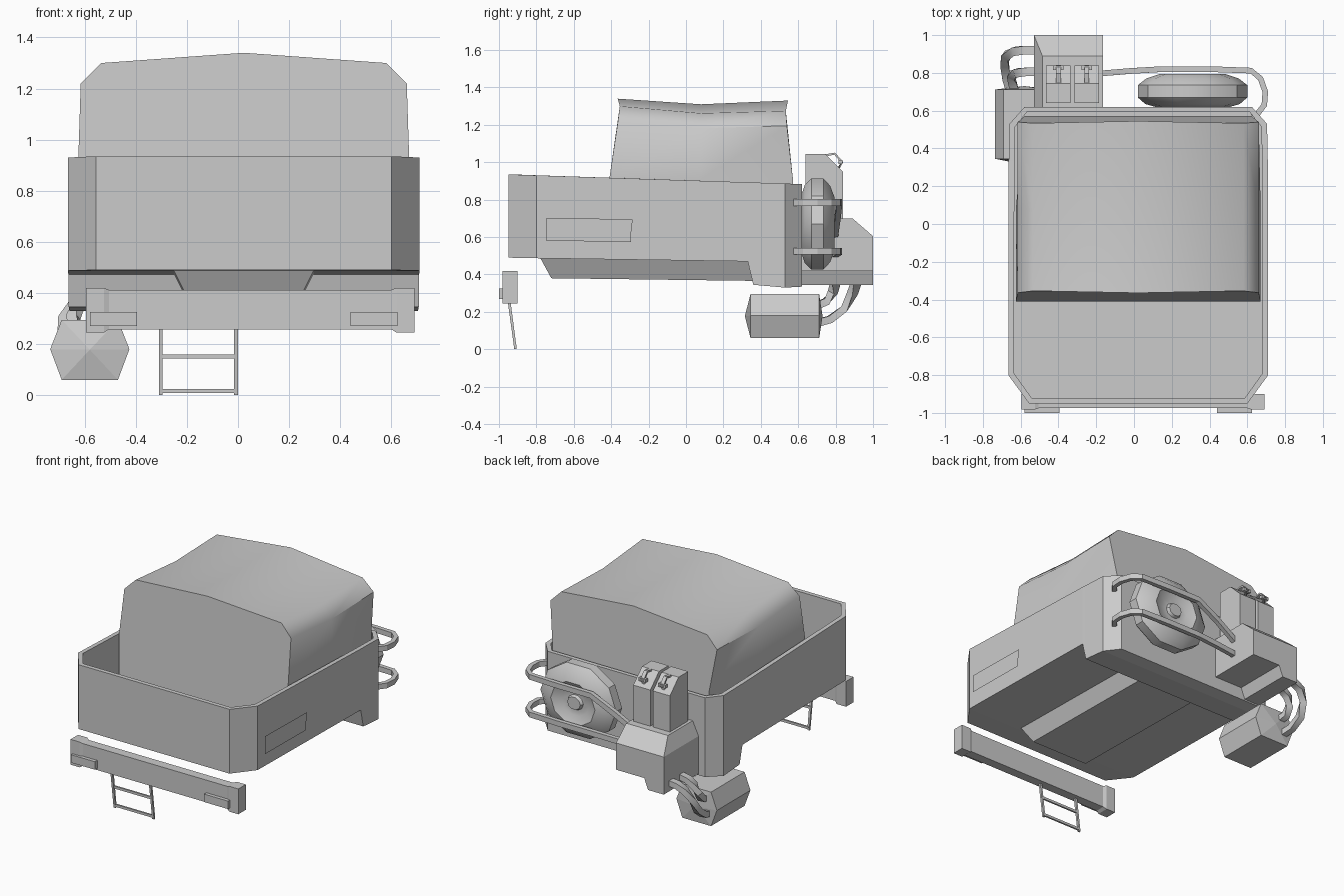
import bpy, math
from mathutils import Vector

if "Cube" in bpy.data.objects:
    bpy.data.objects.remove(bpy.data.objects["Cube"])

C = 0.0225  # centre line of the body


def mesh(name, verts, faces, smooth=None):
    me = bpy.data.meshes.new(name)
    me.from_pydata([tuple(v) for v in verts], [], faces)
    ob = bpy.data.objects.new(name, me)
    bpy.context.collection.objects.link(ob)
    bpy.ops.object.select_all(action='DESELECT')
    ob.select_set(True)
    bpy.context.view_layer.objects.active = ob
    bpy.ops.object.mode_set(mode='EDIT')
    bpy.ops.mesh.select_all(action='SELECT')
    bpy.ops.mesh.normals_make_consistent(inside=False)
    bpy.ops.object.mode_set(mode='OBJECT')
    if smooth:
        bpy.ops.object.shade_smooth_by_angle(angle=math.radians(smooth))
    return ob


def loft(name, rings, caps=True, smooth=None):
    n = len(rings[0])
    verts = [v for r in rings for v in r]
    faces = [(k*n+i, k*n+(i+1) % n, (k+1)*n+(i+1) % n, (k+1)*n+i)
             for k in range(len(rings)-1) for i in range(n)]
    if caps:
        faces += [tuple(range(n)), tuple(range(len(verts)-n, len(verts)))]
    return mesh(name, verts, faces, smooth)


def box(name, x0, x1, y0, y1, z0, z1):
    return loft(name, [[(x0, y0, z), (x1, y0, z), (x1, y1, z), (x0, y1, z)] for z in (z0, z1)])


def extrude_x(name, prof, x0, x1):
    return loft(name, [[(x, y, z) for y, z in prof] for x in (x0, x1)])


def tube(name, path, w, h, smooth=None):
    # rectangular bar swept along a path
    pts = [Vector(p) for p in path]
    rings = []
    for i, p in enumerate(pts):
        t = (pts[min(i+1, len(pts)-1)] - pts[max(i-1, 0)]).normalized()
        s = t.cross(Vector((0, 0, 1))).normalized()
        u = s.cross(t)
        rings.append([p + s*a*w/2 + u*b*h/2 for a, b in ((-1, -1), (1, -1), (1, 1), (-1, 1))])
    return loft(name, rings, True, smooth)


# open tub with chamfered corners and lower rear skirt
outer = [(.578, -.95), (.688, -.8), (.686, .33), (.685, .36), (.682, .53), (.602, .62)]
inner = [(.565, -.92), (.658, -.79), (.656, .33), (.655, .36), (.652, .515), (.59, .592)]
low = [.49, .487, .47, .345, .33, .335]


def loop(half, zs):
    right = [(C+x, y, z) for (x, y), z in zip(half, zs)]
    return right + [(2*C-x, y, z) for x, y, z in reversed(right)]


rim = [.935 - (y+.95)*.033 for x, y in outer]
rings = [loop(outer, low), loop(outer, rim), loop(inner, rim), loop(inner, [.5]*6)]
n = 12
verts = [v for r in rings for v in r]
faces = [(k*n+i, k*n+(i+1) % n, (k+1)*n+(i+1) % n, (k+1)*n+i) for k in range(3) for i in range(n)]
faces += [(b+i, b+i+1, b+n-2-i, b+n-1-i) for b in (0, 3*n) for i in range(5)]
mesh("tub", verts, faces)

# tunnel under the floor
loft("floor_tunnel", [
    [(C-.275, -.78, .49), (C+.275, -.78, .49), (C+.275, .36, .475), (C-.275, .36, .475)],
    [(C-.22, -.72, .38), (C+.22, -.72, .38), (C+.22, .36, .366), (C-.22, .36, .366)]])

# soft load cover: rings run around the cross-section, from front to back
def cover_ring(y, ridge, shoulder, lean, wide):
    half = [(wide, .51), (wide, .91), (.638, shoulder-.08), (.558, shoulder), (0, ridge)]
    pts = []
    for s in (1, -1):
        side = []
        for x, z in half:
            k = min(1, (ridge-z)/.42)
            crown = .02*(1-x/.65)*(1 if lean > 0 else -1)
            side.append((C+s*x, y + (-lean*k - (crown if lean else 0)), z))
        pts += side if s > 0 else side[-2::-1]
    return pts


loft("load_cover", [cover_ring(-.345, 1.34, 1.30, .065, .648),
                    cover_ring(.08, 1.31, 1.262, 0, .648),
                    cover_ring(.525, 1.33, 1.275, -.045, .60)], True, 46)

# flat marker panel on the right side
mesh("side_panel", [(.727, -.745, .703), (.727, -.285, .695), (.727, -.295, .61), (.727, -.295, .575),
                    (.727, -.745, .58)], [(0, 1, 2, 3, 4)])

# front bumper with end blocks and pads
box("bumper_beam", -.53, .62, -.975, -.91, .258, .412)
for s, x in ((-1, -.595), (1, .69)):
    xi, xm = x - s*.07, x - s*.09
    loft("bumper_end", [[(x, -.982, .245), (x, -.9, .245), (x, -.9, .42), (x, -.982, .42)],
                        [(xi, -.982, .245), (xi, -.9, .245), (xi, -.9, .42), (xi, -.982, .42)],
                        [(xm, -.975, .258), (xm, -.91, .258), (xm, -.91, .412), (xm, -.975, .412)]])
for x in (-.58, .44):
    box("bumper_pad", x, x+.185, -1, -.97, .27, .325)

# folding step
for x in (-.31, -.015):
    extrude_x("step_rail", [(-.955, .27), (-.94, .27), (-.905, .003), (-.918, 0)], x, x+.015)
for z, y in ((.143, -.936), (.008, -.917)):
    box("step_rung", -.305, -.005, y, y+.012, z, z+.017)

# spare wheel turned around the y axis
prof = [(.001, .62), (.19, .618), (.25, .635), (.29, .67), (.29, .735), (.245, .77), (.17, .795),
        (.105, .765), (.06, .765), (.05, .785), (.001, .785)]
loft("spare_wheel", [[(.31 + r*math.cos(a), y, .67 + r*.88*math.sin(a))
                      for a in [i*math.tau/10 for i in range(10)]] for r, y in prof], True, 35)

# two guard rails around the wheel
for z, end in ((.785, .6), (.525, .51)):
    tube("guard_rail", [(.625, .57, z), (.655, .585, z), (.69, .63, z), (.695, .70, z), (.67, .77, z), (.62, .812, z),
                        (.40, .82, z), (.15, .82, z), (-.02, .81, (z*.55+end*.45)), (-.2, .795, end)],
         .03, .036)

# rear carrier box with sloped top and a lower corner block
loft("carrier_box", [
    [(-.53, .61, .42), (-.165, .61, .42), (-.165, 1, .42), (-.53, 1, .42)],
    [(-.53, .61, .605), (-.165, .61, .605), (-.165, 1, .605), (-.53, 1, .605)],
    [(-.485, .61, .70), (-.165, .61, .70), (-.165, .89, .70), (-.485, .89, .70)]])
loft("carrier_foot", [
    [(-.53, .61, .345), (-.41, .61, .345), (-.41, 1, .345), (-.53, 1, .345)],
    [(-.53, .61, .42), (-.38, .61, .42), (-.38, 1, .42), (-.53, 1, .42)]])

# fuel cans with handles
for x in (-.4, -.25):
    extrude_x("fuel_can", [(.64, .68), (.64, 1.043), (.745, 1.043), (.84, .95), (.84, .68)], x-.065, x+.065)
    tube("can_handle", [(x, .735, 1.035), (x, .795, 1.046), (x, .835, 1.0), (x, .815, .968)], .026, .012)
    box("can_grip", x-.028, x+.028, .815, .838, .99, 1.012)

# six-sided tank under the left rear corner
hexa = [(-.735, .18), (-.69, .06), (-.47, .06), (-.425, .18), (-.47, .295), (-.69, .295)]
loft("tank", [[(-.58 + (x+.58)*k, y, .178 + (z-.178)*k) for x, z in hexa]
              for k, y in ((.01, .315), (1, .345), (1, .712), (.01, .73))])

# hoses from tank to carrier box
tube("hose_outer", [(-.655, .70, .14), (-.675, .77, .16), (-.685, .845, .215), (-.675, .89, .30),
                    (-.63, .915, .37), (-.575, .92, .395), (-.52, .92, .40)], .045, .04, 40)
tube("hose_inner", [(-.63, .70, .235), (-.645, .75, .255), (-.645, .785, .305), (-.62, .80, .36),
                    (-.575, .805, .39), (-.52, .805, .40)], .045, .04, 40)
